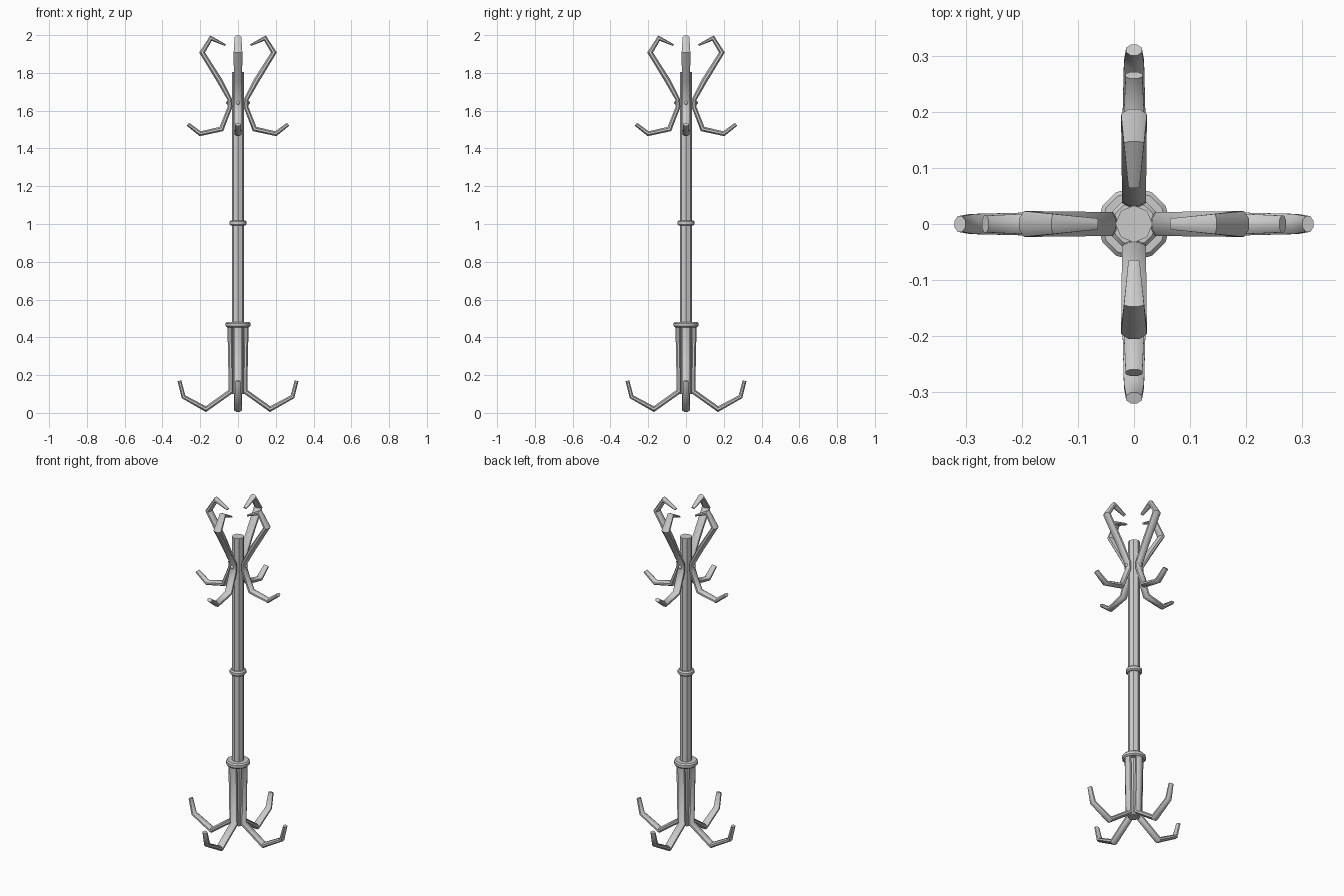
import bpy, bmesh, math
from mathutils import Vector

cube = bpy.data.objects.get("Cube")
if cube:
    bpy.data.objects.remove(cube, do_unlink=True)

metal = bpy.data.materials.new("grey_metal")
metal.use_nodes = True
GREY = (0.6, 0.6, 0.6, 1)
metal.diffuse_color = GREY
metal.node_tree.nodes["Principled BSDF"].inputs["Base Color"].default_value = GREY


def finish(name, bm, sharp=40):
    bmesh.ops.recalc_face_normals(bm, faces=bm.faces)
    mesh = bpy.data.meshes.new(name)
    bm.to_mesh(mesh)
    bm.free()
    mesh.materials.append(metal)
    obj = bpy.data.objects.new(name, mesh)
    bpy.context.collection.objects.link(obj)
    bpy.ops.object.select_all(action='DESELECT')
    obj.select_set(True)
    bpy.context.view_layer.objects.active = obj
    bpy.ops.object.shade_smooth_by_angle(angle=math.radians(sharp))
    return obj


def lathe(name, profile, sides, closed=False):
    """Spin a radius/height profile around the z axis."""
    bm = bmesh.new()
    rings = [[bm.verts.new((r * math.cos(math.tau * i / sides),
                            r * math.sin(math.tau * i / sides), z))
              for i in range(sides)] for r, z in profile]
    pairs = list(zip(rings, rings[1:]))
    if closed:
        pairs.append((rings[-1], rings[0]))
    else:
        bm.faces.new(rings[0])
        bm.faces.new(rings[-1])
    for a, b in pairs:
        for i in range(sides):
            j = (i + 1) % sides
            bm.faces.new((a[i], a[j], b[j], b[i]))
    return finish(name, bm)


def collar(name, z, inner, outer, height):
    h, bevel = height / 2, height / 4
    lathe(name, [(inner, z - h), (outer - bevel, z - h), (outer, z - bevel),
                 (outer, z + bevel), (outer - bevel, z + h), (inner, z + h)], 12, True)


def bent_bar(name, path, turn, sides=8):
    """Sweep an oval along (radius, height, half width, half thickness) points."""
    bm = bmesh.new()
    pts = [Vector((p[0], p[1])) for p in path]
    rings = []
    for k, (p, (_, _, w, t)) in enumerate(zip(pts, path)):
        before = (p - pts[k - 1]).normalized() if k else None
        after = (pts[k + 1] - p).normalized() if k + 1 < len(pts) else None
        before, after = before or after, after or before
        tangent = (before + after).normalized()
        normal = Vector((-tangent.y, tangent.x))
        # mitre keeps the bar thickness constant round a bend
        t /= max(tangent.dot(after), 0.6)
        ring = []
        for i in range(sides):
            a = math.tau * (i + 0.5) / sides
            q = p + normal * t * math.sin(a) * 1.08
            ring.append(bm.verts.new((q.x, w * math.cos(a) * 1.08, q.y)))
        rings.append(ring)
    for a, b in zip(rings, rings[1:]):
        for i in range(sides):
            j = (i + 1) % sides
            bm.faces.new((a[i], a[j], b[j], b[i]))
    bm.faces.new(rings[0])
    bm.faces.new(rings[-1])
    obj = finish(name, bm, 50)
    obj.rotation_euler.z = turn


# Central pole and its collars
lathe("pole", [(0.033, 0.1), (0.033, 1.805)], 8)
collar("middle_collar", 1.005, 0.028, 0.045, 0.028)
collar("lower_collar", 0.467, 0.03, 0.065, 0.03)

# Each arm runs from the small lower hook to the curled upper hook
ARM = [(0.265, 1.528, 0.015, 0.01), (0.2, 1.478, 0.018, 0.012),
       (0.088, 1.503, 0.021, 0.013), (0.042, 1.62, 0.021, 0.012),
       (0.044, 1.66, 0.021, 0.012), (0.098, 1.76, 0.022, 0.015),
       (0.19, 1.908, 0.023, 0.013), (0.143, 1.984, 0.018, 0.011),
       (0.066, 1.947, 0.01, 0.005)]
LEG = [(0.043, 0.46, 0.021, 0.013), (0.036, 0.115, 0.021, 0.013),
       (0.17, 0.02, 0.021, 0.013), (0.288, 0.085, 0.018, 0.011),
       (0.31, 0.17, 0.014, 0.01)]

for side, turn in zip(("left", "back", "right", "front"),
                      (0, math.pi / 2, math.pi, -math.pi / 2)):
    bent_bar(side + "_hook_arm", ARM, turn)
    bent_bar(side + "_leg", LEG, turn)
    # Rivet holding the arm to the pole
    bm = bmesh.new()
    bmesh.ops.create_uvsphere(bm, u_segments=8, v_segments=6, radius=0.011)
    rivet = finish(side + "_rivet", bm, 60)
    rivet.location = (0.052 * math.cos(turn), 0.052 * math.sin(turn), 1.642)
